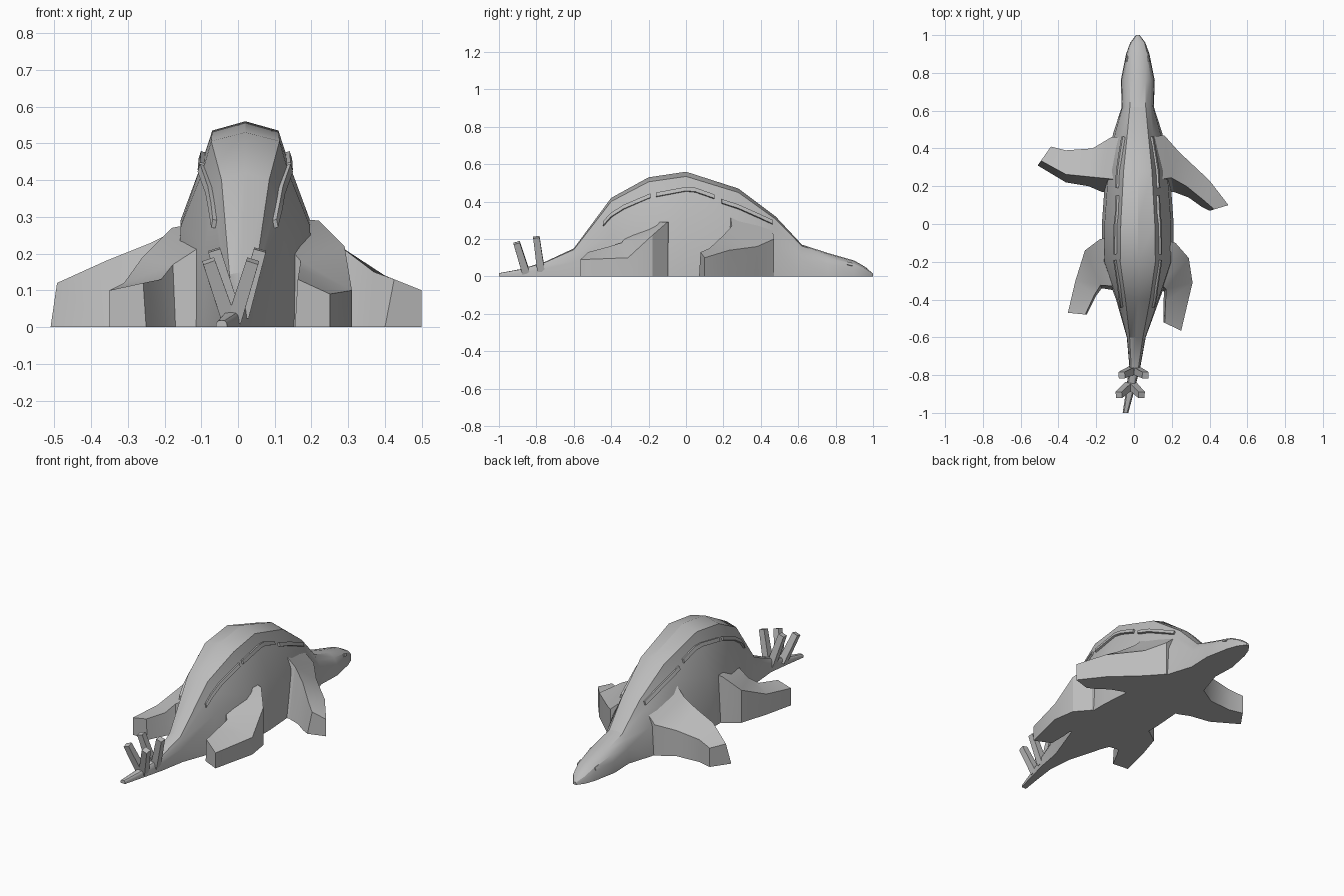
import bpy
import bmesh
import math
from mathutils import Vector
from mathutils.bvhtree import BVHTree

default_cube = bpy.data.objects.get("Cube")
if default_cube:
    bpy.data.objects.remove(default_cube, do_unlink=True)

# One plain grey for the whole figure
grey = bpy.data.materials.new("plain_grey")
grey.use_nodes = True
colour = (0.5, 0.5, 0.5, 1)
grey.diffuse_color = colour
grey.node_tree.nodes["Principled BSDF"].inputs["Base Color"].default_value = colour


def loft(name, rings):
    """Skin a closed solid over a row of matching rings of points."""
    bm = bmesh.new()
    loops = [[bm.verts.new(point) for point in ring] for ring in rings]
    count = len(loops[0])
    for near, far in zip(loops, loops[1:]):
        for i in range(count):
            j = (i + 1) % count
            bm.faces.new((near[i], near[j], far[j], far[i]))
    bm.faces.new(loops[0])
    bm.faces.new(loops[-1])
    bmesh.ops.recalc_face_normals(bm, faces=bm.faces)
    mesh = bpy.data.meshes.new(name)
    bm.to_mesh(mesh)
    bm.free()
    mesh.materials.append(grey)
    obj = bpy.data.objects.new(name, mesh)
    bpy.context.collection.objects.link(obj)
    bpy.ops.object.select_all(action="DESELECT")
    obj.select_set(True)
    bpy.context.view_layer.objects.active = obj
    bpy.ops.object.shade_smooth_by_angle(angle=math.radians(28))
    return obj


def body_ring(y, centre, top, ridge, shoulder, base):
    """Arched cross-section: flat ground line, steep flanks, low crown."""
    flank = shoulder + (base - shoulder) * 0.8
    half = [(base, 0), (flank, top * 0.52), (shoulder, top * 0.79), (ridge, top * 0.955)]
    left = [Vector((centre + w, y, z)) for w, z in half]
    right = [Vector((centre - w, y, z)) for w, z in reversed(half)]
    return left + [Vector((centre, y, top))] + right


# Body from snout to tail tip: y, centre x, height, ridge, shoulder and base half widths
body = loft("body", [body_ring(*row) for row in (
    (1, .02, .015, .004, .007, .01),
    (.96, .02, .05, .02, .035, .04),
    (.9, .02, .085, .03, .05, .062),
    (.76, .02, .125, .04, .07, .09),
    (.62, .02, .17, .042, .065, .085),
    (.48, .02, .32, .055, .08, .13),
    (.28, .02, .47, .075, .1, .17),
    (0, .02, .56, .09, .12, .19),
    (-.2, .02, .53, .093, .118, .19),
    (-.4, .02, .42, .065, .085, .115),
    (-.6, .012, .15, .035, .042, .05),
    (-.75, .005, .08, .02, .027, .03),
    (-.88, -.02, .04, .015, .02, .022),
    (-1, -.045, .018, .008, .012, .015),
)])


def leg(name, inset, rows):
    """Each row: outer x, y, height, then inner x, y, height; inner top leans in."""
    rings = []
    for ax, ay, az, bx, by, bz in rows:
        outer, inner = Vector((ax, ay, 0)), Vector((bx, by, 0))
        up = Vector((0, 0, 1))
        rings.append([outer, inner, inner.lerp(outer, inset) + up * bz, outer + up * az])
    loft(name, rings)


# Sprawling legs, each in its own pose
leg("front_right_leg", .25, (
    (-.03, .46, .28, -.03, .15, .4),
    (-.12, .46, .18, -.17, .17, .27),
    (-.22, .4, .15, -.24, .2, .23),
    (-.36, .39, .13, -.36, .22, .18),
    (-.44, .41, .11, -.51, .31, .12),
))
leg("front_left_leg", .25, (
    (.07, .46, .28, .07, .15, .4),
    (.16, .47, .2, .21, .17, .27),
    (.24, .38, .16, .29, .14, .22),
    (.4, .23, .14, .36, .09, .15),
    (.5, .1, .1, .4, .07, .13),
))
leg("back_right_leg", .08, (
    (-.03, -.05, .3, -.03, -.35, .3),
    (-.18, -.08, .27, -.11, -.35, .21),
    (-.26, -.14, .19, -.17, -.34, .17),
    (-.31, -.3, .12, -.2, -.38, .13),
    (-.35, -.47, .1, -.25, -.48, .12),
))
leg("back_left_leg", .08, (
    (.07, -.06, .3, .07, -.33, .3),
    (.22, -.1, .29, .13, -.33, .22),
    (.29, -.18, .22, .16, -.36, .18),
    (.31, -.31, .1, .155, -.42, .16),
    (.25, -.565, .09, .155, -.52, .13),
))

# Surface lookup so that trim sits on the flanks
tree = BVHTree.FromPolygons([v.co for v in body.data.vertices],
                            [p.vertices[:] for p in body.data.polygons])


def flank_strip(name, side, path, width, height):
    """Thin raised strip following a path of (y, z) points on one flank."""
    rings = []
    for y, z in path:
        point, normal, _, _ = tree.ray_cast(Vector((side * 2, y, z)), Vector((-side, 0, 0)))
        if point is None:
            continue
        across = normal.cross(Vector((0, 1, 0))).normalized() * width / 2
        out = normal * height
        rings.append([point - across - out, point + across - out,
                      point + across + out, point - across + out])
    if len(rings) > 1:
        loft(name, rings)


# Back strips, three per flank, and small eyes
strips = {
    "rear": ((-.44, .28), (-.4, .325), (-.33, .37), (-.19, .43)),
    "middle": ((-.16, .435), (0, .465), (.05, .46), (.15, .425)),
    "fore": ((.19, .4), (.28, .37), (.38, .325), (.46, .288)),
}
for side, label in ((1, "left"), (-1, "right")):
    for place, path in strips.items():
        flank_strip(f"{place}_back_strip_{label}", side, path, .022, .012)
    flank_strip(f"eye_{label}", side, ((.86, .07), (.89, .062)), .016, .005)


def spike(name, root, tip, thick, thin):
    """Blunt square spike from root to tip."""
    axis = (Vector(tip) - Vector(root)).normalized()
    across = axis.cross(Vector((0, 1, 0))).normalized()
    along = axis.cross(across)
    corners = ((1, 1), (1, -1), (-1, -1), (-1, 1))
    loft(name, [[Vector(end) + (across * a + along * b) * size for a, b in corners]
                for end, size in ((root, thick), (tip, thin))])


# Two pairs of tail spikes
spike("tail_spike_upper_left", (.01, -.775, .03), (.06, -.8, .21), .02, .017)
spike("tail_spike_upper_right", (-.01, -.775, .03), (-.065, -.8, .21), .02, .017)
spike("tail_spike_lower_left", (-.01, -.855, .02), (.04, -.905, .18), .02, .017)
spike("tail_spike_lower_right", (-.025, -.855, .02), (-.08, -.905, .18), .02, .017)
